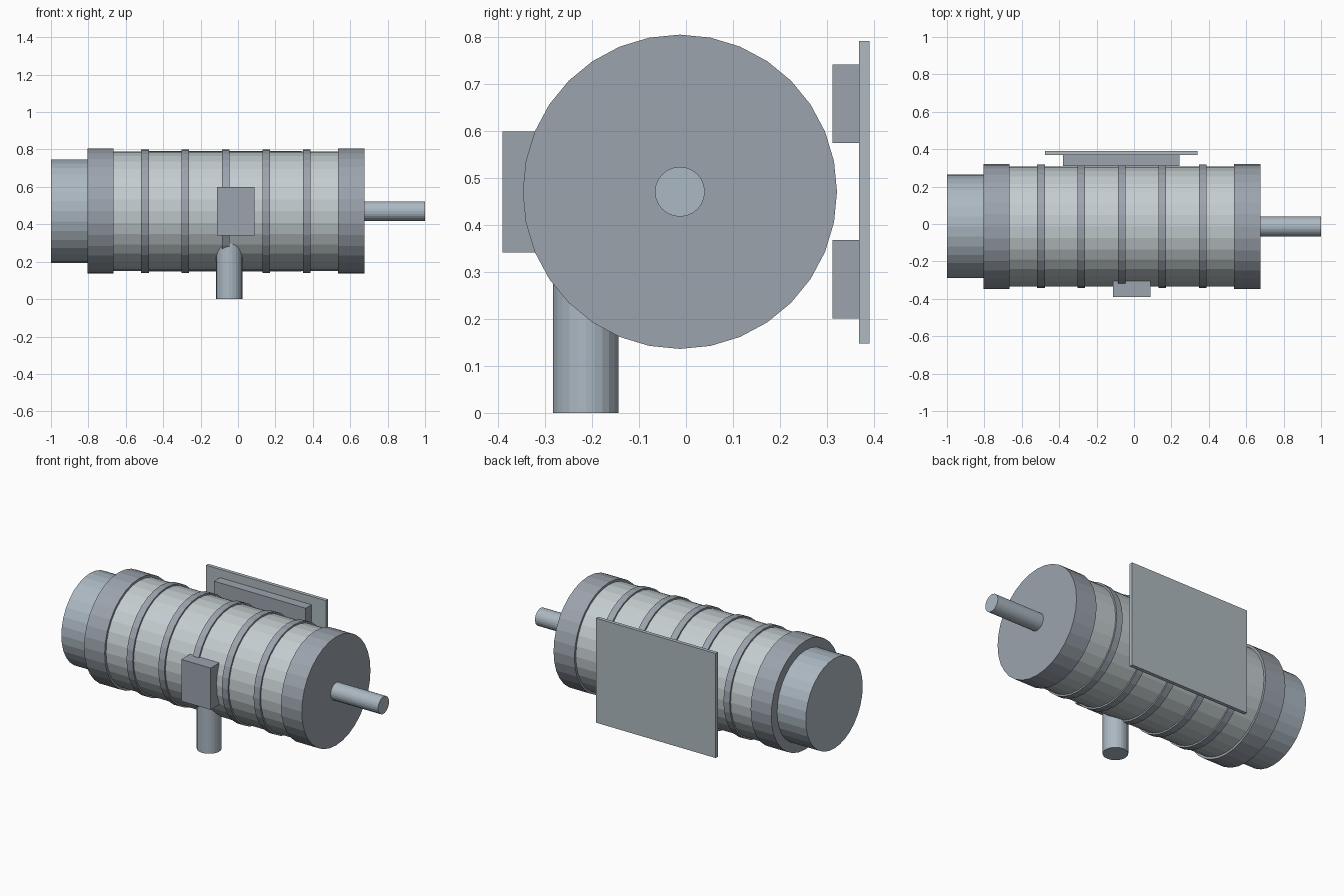
import bpy
import bmesh
from math import radians
from mathutils import Matrix, Vector

if "Cube" in bpy.data.objects:
    bpy.data.objects.remove(bpy.data.objects["Cube"])

AXIS_Y, AXIS_Z = -0.013, 0.470


def material(name, rgb):
    mat = bpy.data.materials.new(name)
    mat.diffuse_color = (*rgb, 1.0)
    mat.use_nodes = True
    mat.node_tree.nodes["Principled BSDF"].inputs["Base Color"].default_value = mat.diffuse_color
    return mat


LIGHT = material("light_casing", (0.55, 0.61, 0.63))
DARK = material("dark_steel", (0.33, 0.37, 0.42))
STEEL = material("blue_steel", (0.41, 0.48, 0.54))
PLATE = material("plate_grey", (0.43, 0.49, 0.52))


def make_object(name, bm, mat):
    mesh = bpy.data.meshes.new(name)
    bm.to_mesh(mesh)
    bm.free()
    mesh.materials.append(mat)
    obj = bpy.data.objects.new(name, mesh)
    bpy.context.collection.objects.link(obj)
    return obj


def cylinder(name, radius, length, matrix, sides, mat):
    bm = bmesh.new()
    bmesh.ops.create_cone(bm, cap_ends=True, segments=sides, radius1=radius,
                          radius2=radius, depth=length, matrix=matrix)
    return make_object(name, bm, mat)


def drum(name, x0, x1, radius, mat, sides=32):
    # cylinder lying along the main horizontal axis
    m = Matrix.Translation(((x0 + x1) / 2, AXIS_Y, AXIS_Z)) @ Matrix.Rotation(radians(90), 4, 'Y')
    return cylinder(name, radius, x1 - x0, m, sides, mat)


def box(name, lo, hi, mat):
    lo, hi = Vector(lo), Vector(hi)
    bm = bmesh.new()
    bmesh.ops.create_cube(bm, size=1.0, matrix=Matrix.Translation((lo + hi) / 2)
                          @ Matrix.Diagonal((*(hi - lo), 1)))
    return make_object(name, bm, mat)


# Main housing, end flanges, rear cover and output shaft
drum("housing", -0.67, 0.54, 0.32, LIGHT)
drum("rear_flange", -0.805, -0.665, 0.334, DARK)
drum("front_flange", 0.535, 0.677, 0.334, DARK)
drum("rear_cover", -1.0, -0.80, 0.277, STEEL)
drum("output_shaft", 0.67, 1.0, 0.053, STEEL, 24)

# Cooling ribs around the housing
for i in range(5):
    x = -0.498 + i * 0.2163
    drum(f"rib_{i + 1}", x - 0.021, x + 0.021, 0.33, DARK)

# Terminal box on the front side
box("terminal_box", (-0.113, -0.39, 0.341), (0.087, -0.28, 0.598), DARK)

# Vertical pipe below the housing
cylinder("pipe", 0.07, 0.33, Matrix.Translation((-0.047, -0.213, 0.165)), 24, STEEL)

# Mounting plate with two rails on the back side
box("mounting_plate", (-0.475, 0.368, 0.148), (0.34, 0.39, 0.791), PLATE)
for name, z in (("lower_rail", 0.284), ("upper_rail", 0.657)):
    box(name, (-0.38, 0.311, z - 0.083), (0.243, 0.369, z + 0.083), DARK)
